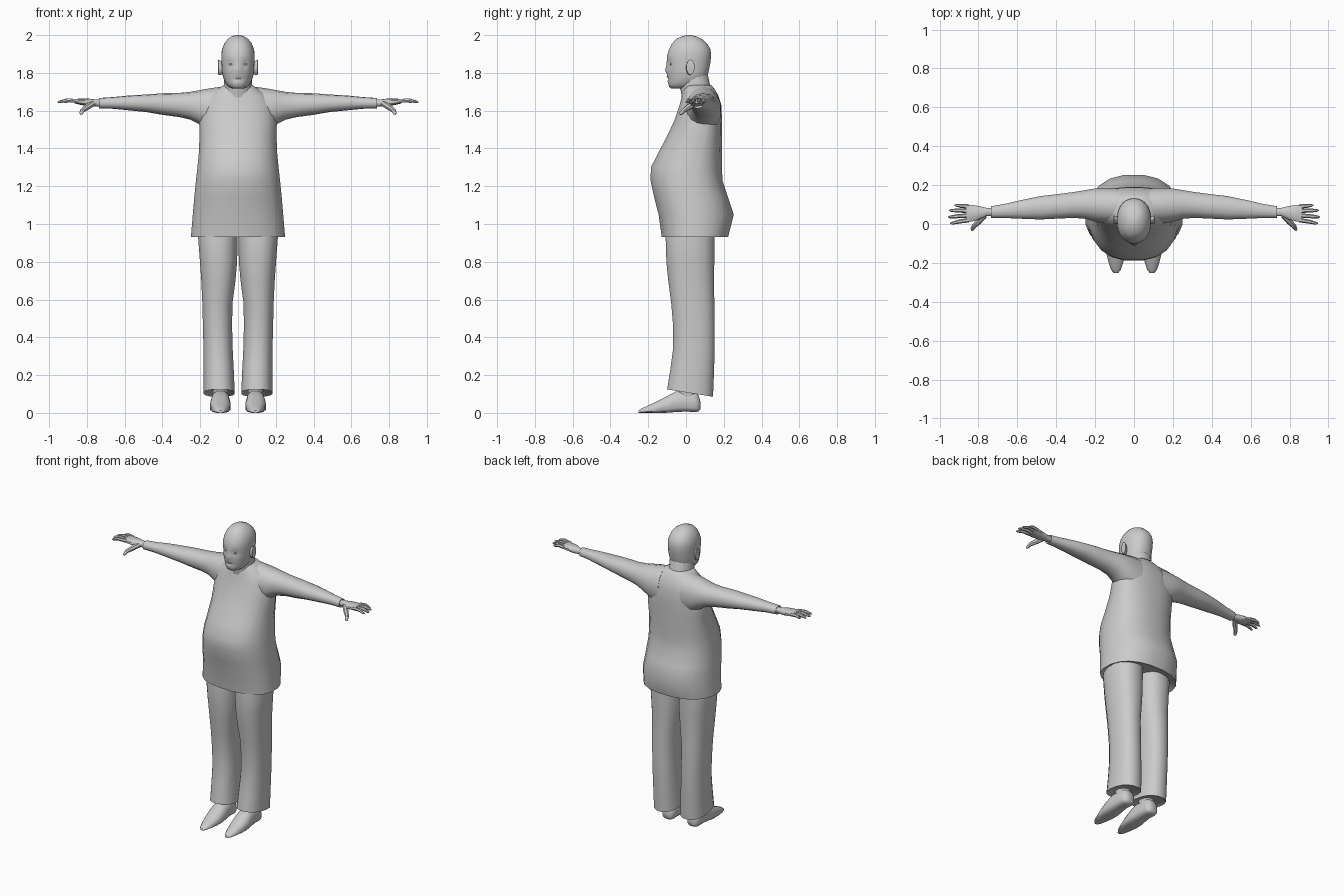
import bpy, bmesh, math
from mathutils import Vector

grey = bpy.data.materials.new("plain_grey")
grey.diffuse_color = (0.6, 0.6, 0.6, 1)


def ring(axis, t, u0, u1, v0, v1, vc=None, p=1.0, n=16, tilt=0.0):
    """Closed oval across an axis; vc is where it is widest, p < 1 makes it boxier."""
    uc, ur = (u0 + u1) / 2, (u1 - u0) / 2
    vc = (v0 + v1) / 2 if vc is None else vc
    pts = []
    for i in range(n):
        a = 2 * math.pi * (i + 0.5) / n
        c, s = math.cos(a), math.sin(a)
        u = uc + ur * math.copysign(abs(c) ** p, c)
        v = vc + (v1 - vc if s > 0 else vc - v0) * math.copysign(abs(s) ** p, s)
        w = t + tilt * (v - vc)
        pts.append({"x": (w, u, v), "y": (u, w, v), "z": (u, v, w)}[axis])
    return pts


def loft(name, rings, mirror=False, angle=50, shape=None):
    """Skin a list of rings into a closed, smooth-shaded object."""
    bm = bmesh.new()
    rows = [[bm.verts.new(shape(Vector(p)) if shape else p) for p in r] for r in rings]
    n = len(rows[0])
    for a, b in zip(rows, rows[1:]):
        for i in range(n):
            bm.faces.new((a[i], a[(i + 1) % n], b[(i + 1) % n], b[i]))
    bm.faces.new(rows[0])
    bm.faces.new(rows[-1])
    bmesh.ops.recalc_face_normals(bm, faces=bm.faces)
    me = bpy.data.meshes.new(name)
    bm.to_mesh(me)
    bm.free()
    me.materials.append(grey)
    me.shade_smooth()
    me.set_sharp_from_angle(angle=math.radians(angle))
    ob = bpy.data.objects.new(name, me)
    bpy.context.collection.objects.link(ob)
    if mirror:
        ob.modifiers.new("mirror", 'MIRROR').use_mirror_merge = False
    return ob


def tube(name, path, radii, n=8, flat=1.0):
    """Mirrored finger-like limb along a path of points."""
    rings = []
    for i, (p, r) in enumerate(zip(path, radii)):
        d = Vector(path[min(i + 1, len(path) - 1)]) - Vector(path[max(i - 1, 0)])
        side = d.cross(Vector((0, 0, 1))).normalized()
        up = side.cross(d).normalized() * flat
        rings.append([Vector(p) + r * (side * math.cos(k * 2 * math.pi / n)
                      + up * math.sin(k * 2 * math.pi / n)) for k in range(n)])
    return loft(name, rings, True)


# Long shirt body: z, half width, front, back, widest y; the hem is folded inside
shirt = [(0.96, 0.205, -0.10, 0.15, 0.03), (0.93, 0.252, -0.13, 0.225, 0.03),
         (1.05, 0.242, -0.147, 0.255, 0.03), (1.14, 0.234, -0.17, 0.225, 0.02),
         (1.23, 0.225, -0.19, 0.195, 0.02), (1.30, 0.217, -0.188, 0.192, 0.03),
         (1.38, 0.209, -0.147, 0.192, 0.05), (1.47, 0.206, -0.10, 0.192, 0.08),
         (1.55, 0.208, -0.062, 0.192, 0.09), (1.63, 0.195, -0.035, 0.188, 0.09),
         (1.68, 0.165, -0.022, 0.172, 0.09), (1.715, 0.11, -0.015, 0.152, 0.08),
         (1.735, 0.078, -0.01, 0.135, 0.06)]
loft("shirt_body", [ring("z", z, -w, w, f, b, c, 0.85, 20) for z, w, f, b, c in shirt])

# Sleeves: x, front, back, bottom, top
sleeve = [(0.08, 0.00, 0.185, 1.46, 1.728), (0.15, 0.00, 0.188, 1.49, 1.718),
          (0.205, 0.012, 0.184, 1.528, 1.708), (0.25, 0.025, 0.176, 1.552, 1.70),
          (0.31, 0.03, 0.166, 1.566, 1.694), (0.40, 0.026, 0.154, 1.578, 1.692),
          (0.48, 0.022, 0.145, 1.592, 1.686), (0.58, 0.026, 0.124, 1.602, 1.680),
          (0.66, 0.03, 0.105, 1.61, 1.672), (0.735, 0.03, 0.092, 1.612, 1.667),
          (0.73, 0.04, 0.082, 1.62, 1.66)]
loft("sleeve", [ring("x", *s, p=0.9, n=14) for s in sleeve], True)

# Hands: palm, four fingers and a drooping thumb
palm = [(0.71, 0.042, 0.082, 1.622, 1.658), (0.76, 0.040, 0.084, 1.622, 1.660),
        (0.79, 0.024, 0.092, 1.622, 1.664), (0.83, 0.012, 0.100, 1.630, 1.664),
        (0.865, 0.010, 0.100, 1.638, 1.662)]
loft("palm", [ring("x", *s, p=0.8, n=10) for s in palm], True)
for label, y, x1, y1 in (("index", 0.020, 0.945, 0.004), ("middle", 0.044, 0.956, 0.036),
                         ("ring", 0.068, 0.95, 0.070), ("little", 0.090, 0.922, 0.096)):
    xm = 0.55 * x1 + 0.45 * 0.85
    tube(label + "_finger", [(0.85, y, 1.651), (xm, (y + y1) / 2, 1.655),
                             (x1 - 0.01, y1, 1.647), (x1, y1, 1.645)],
         (0.0115, 0.0105, 0.0075, 0.003), 6)
tube("thumb", [(0.77, 0.045, 1.638), (0.80, 0.012, 1.618), (0.823, -0.01, 1.602),
               (0.832, -0.028, 1.585), (0.834, -0.033, 1.58)],
     (0.017, 0.016, 0.0125, 0.009, 0.003), 7)

# Trouser legs: z, inner x, outer x, front, back, slope of the ring
leg = [(1.0, 0.0, 0.205, -0.10, 0.15, 0), (0.93, 0.0, 0.213, -0.11, 0.153, 0),
       (0.80, 0.003, 0.203, -0.106, 0.152, 0), (0.70, 0.012, 0.196, -0.096, 0.15, 0),
       (0.58, 0.028, 0.190, -0.080, 0.152, 0), (0.46, 0.03, 0.187, -0.070, 0.154, 0),
       (0.34, 0.027, 0.184, -0.070, 0.154, 0), (0.22, 0.021, 0.183, -0.085, 0.15, -0.08),
       (0.105, 0.016, 0.183, -0.102, 0.145, -0.16), (0.115, 0.035, 0.165, -0.08, 0.125, -0.16)]
loft("trouser_leg", [ring("z", z, a, b, f, k, p=0.85, n=16, tilt=t)
                     for z, a, b, f, k, t in leg], True)

# Pointed shoes: y, half width, bottom, top
shoe = [(-0.252, 0.012, 0.0, 0.012), (-0.235, 0.026, 0.0, 0.024), (-0.20, 0.038, 0.0, 0.040),
        (-0.15, 0.051, 0.0, 0.064), (-0.10, 0.056, 0.0, 0.090), (-0.05, 0.052, 0.004, 0.118),
        (0.0, 0.045, 0.006, 0.120), (0.045, 0.046, 0.004, 0.115), (0.066, 0.038, 0.006, 0.095),
        (0.077, 0.022, 0.02, 0.06)]
loft("shoe", [ring("y", y, 0.093 - w, 0.093 + w, a, b, a + (b - a) * 0.3, 0.75, 12)
              for y, w, a, b in shoe], True)
# Ankles run up into the trousers
ankle = [(0.05, 0.038, -0.05, 0.06), (0.11, 0.042, -0.05, 0.065), (0.18, 0.045, -0.05, 0.07)]
loft("ankle", [ring("z", z, 0.093 - w, 0.093 + w, f, b, n=12) for z, w, f, b in ankle], True)

# Neck
neck = [(1.62, 0.09, -0.02, 0.15), (1.70, 0.08, -0.028, 0.143), (1.74, 0.075, -0.04, 0.128),
        (1.80, 0.074, -0.03, 0.115), (1.83, 0.06, -0.02, 0.10)]
loft("neck", [ring("z", z, -w, w, f, b, n=16) for z, w, f, b in neck])


def sculpt(v):
    """Brow, nose, eye sockets, lips and chin pushed along the face."""
    if v.y < -0.02:
        ax = abs(v.x)
        bump = lambda x, z, sx, sz: math.exp(-((ax - x) / sx) ** 2 - ((v.z - z) / sz) ** 2)
        v.y += (0.012 * bump(0.036, 1.845, 0.017, 0.014) - 0.018 * bump(0, 1.812, 0.013, 0.016)
                - 0.010 * bump(0, 1.836, 0.010, 0.018) - 0.006 * bump(0, 1.778, 0.025, 0.007)
                + 0.006 * bump(0, 1.768, 0.028, 0.004) - 0.004 * bump(0, 1.757, 0.022, 0.006))
    return v


# Bald head: z, half width, front, back, widest y
head = [(1.718, 0.030, -0.078, 0.01, -0.03), (1.726, 0.050, -0.090, 0.04, -0.01),
        (1.742, 0.064, -0.094, 0.08, 0.0), (1.757, 0.071, -0.095, 0.10, 0.01),
        (1.768, 0.076, -0.096, 0.108, 0.015), (1.778, 0.079, -0.097, 0.112, 0.02),
        (1.795, 0.083, -0.098, 0.117, 0.02), (1.81, 0.085, -0.099, 0.121, 0.02),
        (1.825, 0.086, -0.100, 0.124, 0.02), (1.845, 0.087, -0.101, 0.128, 0.02),
        (1.865, 0.088, -0.102, 0.131, 0.02), (1.895, 0.089, -0.100, 0.133, 0.02),
        (1.925, 0.085, -0.090, 0.130, 0.02), (1.955, 0.073, -0.074, 0.112, 0.02),
        (1.98, 0.054, -0.052, 0.085, 0.02), (1.994, 0.032, -0.02, 0.052, 0.02),
        (2.0, 0.012, 0.004, 0.03, 0.018)]
loft("head", [ring("z", z, -w, w, f, b, c, 0.92, 36) for z, w, f, b, c in head], shape=sculpt)

# Ears
ear = [(0.078, 0.004, 0.032, 1.795, 1.855), (0.094, 0.0, 0.040, 1.788, 1.866),
       (0.104, 0.002, 0.046, 1.79, 1.872), (0.106, 0.012, 0.036, 1.805, 1.86)]
loft("ear", [ring("x", *e, n=10) for e in ear], True)

# Eyeballs and eyelids set into the sockets
for label, z, h in (("eye", 1.846, 0.007), ("eyebrow", 1.866, 0.004)):
    loft(label, [ring("y", y, 0.036 - w, 0.036 + w, z - k * h, z + k * h, n=8)
                 for y, w, k in ((-0.070, 0.016, 1), (-0.082, 0.012, 0.8), (-0.086, 0.005, 0.4))],
         True)
